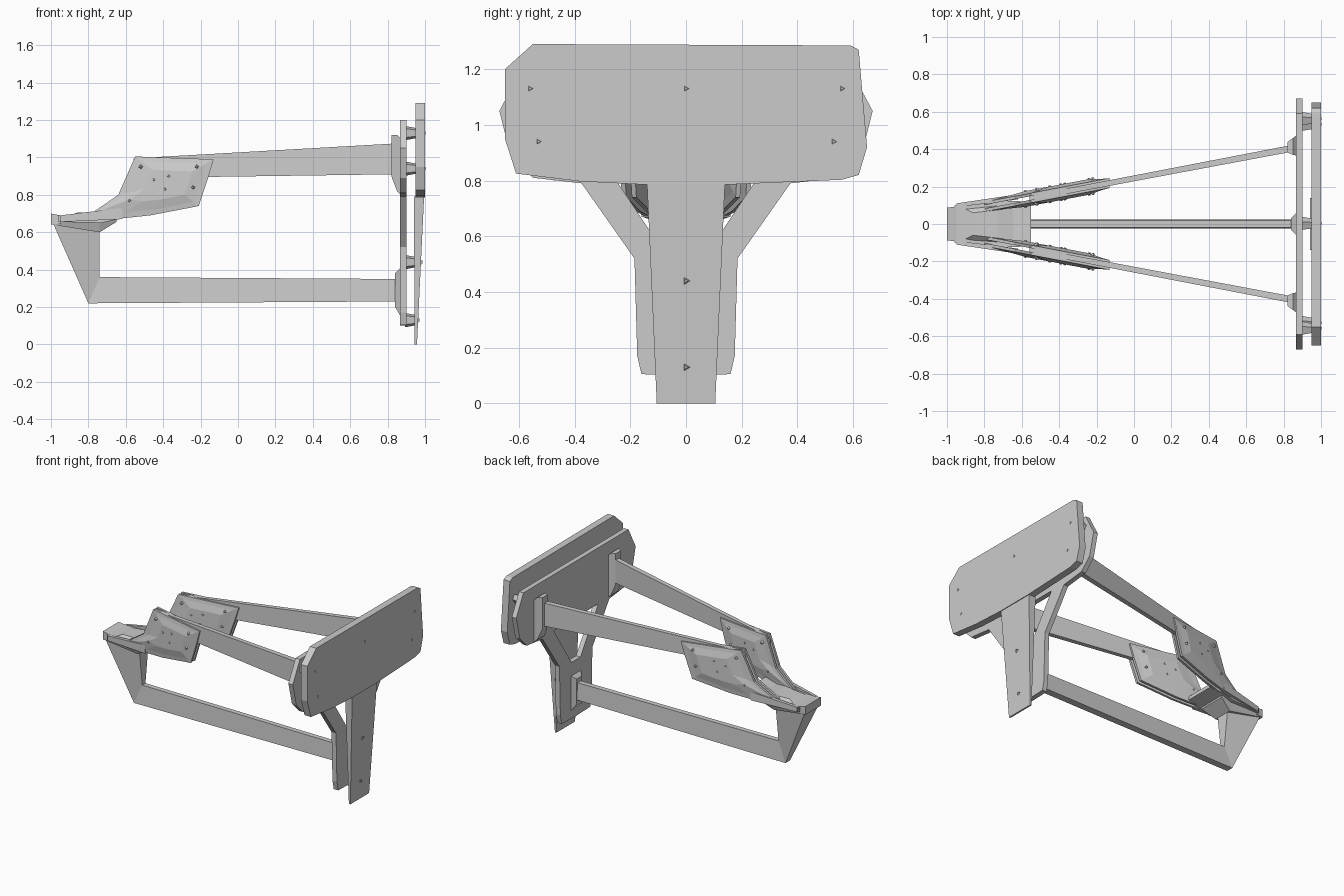
import bpy, bmesh
from mathutils import Vector

if "Cube" in bpy.data.objects:
    bpy.data.objects.remove(bpy.data.objects["Cube"])


def loft(name, rings, mirror=False):
    """Skin equal-length rings of 3D points and cap both ends."""
    bm = bmesh.new()
    vs = [[bm.verts.new(p) for p in r] for r in rings]
    n = len(rings[0])
    for a, b in zip(vs, vs[1:]):
        for i in range(n):
            j = (i + 1) % n
            bm.faces.new((a[i], a[j], b[j], b[i]))
    bm.faces.new(vs[0])
    bm.faces.new(vs[-1])
    bmesh.ops.recalc_face_normals(bm, faces=bm.faces)
    # open the seam so mirrored halves weld cleanly
    seam = [f for f in bm.faces if all(abs(v.co.y) < 1e-5 for v in f.verts)]
    if mirror and seam:
        bmesh.ops.delete(bm, geom=seam, context='FACES')
    return finish(name, bm, mirror)


def finish(name, bm, mirror=False):
    me = bpy.data.meshes.new(name)
    bm.to_mesh(me)
    bm.free()
    ob = bpy.data.objects.new(name, me)
    bpy.context.collection.objects.link(ob)
    if mirror:
        m = ob.modifiers.new("mirror", 'MIRROR')
        m.use_axis = (False, True, False)
    return ob


def cones(name, items, axis, sides, mirror=False):
    """Many small cones; items are (centre, r1, r2, length)."""
    bm = bmesh.new()
    rot = Vector((0, 0, 1)).rotation_difference(Vector(axis)).to_matrix().to_4x4()
    for c, r1, r2, d in items:
        g = bmesh.ops.create_cone(bm, cap_ends=True, segments=sides,
                                  radius1=r1, radius2=r2, depth=d, matrix=rot)
        bmesh.ops.translate(bm, verts=g['verts'], vec=c)
    return finish(name, bm, mirror)


def at_x(x, yz):
    return [(x, y, z) for y, z in yz]


def rect(x, y, w, z0, z1):
    return at_x(x, [(y - w, z0), (y + w, z0), (y + w, z1), (y - w, z1)])


# Front T plate: wide head and tapered stem
head = [(-.55, 1.29), (.59, 1.285), (.62, 1.27), (.65, .92), (.62, .82), (.56, .803),
        (.14, .785), (-.14, .785), (-.38, .797), (-.61, .825), (-.65, .95), (-.65, 1.2)]
loft("front_plate_head", [at_x(.95, head), at_x(1.0, head)])
loft("front_plate_stem", [
    [(.94, -.14, .79), (.94, .14, .79), (.995, .14, .79), (.995, -.14, .79)],
    [(.945, -.105, 0), (.945, .105, 0), (.957, .105, 0), (.957, -.105, 0)]])

# Rear Y plate with triangular opening, drawn as one half
half = [(0, .1), (.16, .105), (.175, .17), (.185, .52), (.375, .79), (.55, .81),
        (.63, .89), (.67, 1.05), (.59, 1.2), (0, 1.2), (0, .8), (.25, .8), (.05, .5), (0, .5)]
loft("rear_plate", [at_x(.865, half), at_x(.9, half)], mirror=True)

# Spacers between the plates and screw tips on the front
spots = [(.56, 1.13), (-.56, 1.13), (0, 1.13), (.53, .94), (-.53, .94), (0, .44), (0, .13)]
cones("plate_spacers", [((.924, y, z), .04, .028, .06) for y, z in spots], (1, 0, 0), 5)
cones("plate_screws", [((.994 if z > .8 else .956 + z * .048, y, z), .024, .008, .018)
                       for y, z in spots], (1, 0, 0), 3)


# Side arm line in plan
def line(x):
    return .13 + .19 * (x + .6)


# Upper side poles
loft("upper_pole", [rect(-.56, line(-.56), .014, .89, .995),
                    rect(.85, line(.85), .018, .91, 1.075)], mirror=True)

# Flared pole sockets on the rear plate
loft("upper_socket", [rect(.82, .41, .028, .9, 1.12), rect(.85, .415, .045, .82, 1.12),
                      rect(.87, .42, .055, .8, 1.1)], mirror=True)
loft("lower_socket", [rect(.84, 0, .03, .2, .38), rect(.87, 0, .06, .15, .41)])

# Paddle brackets: two shaped plates sandwiching each pole, raised panels outward
paddle = [(-.55, 1.005), (-.13, .99), (-.16, .89), (-.21, .74), (-.47, .69),
          (-.66, .67), (-.8, .69), (-.64, .8)]
cx, cz = -.36, .86


def paddle_ring(off, s=1.0):
    pts = [(cx + (x - cx) * s, cz + (z - cz) * s) for x, z in paddle]
    return [(x, line(x) + off, z) for x, z in pts]


for name, sgn in (("outer_paddle", 1), ("inner_paddle", -1)):
    loft(name, [paddle_ring(.01 * sgn), paddle_ring(.026 * sgn),
                paddle_ring(.03 * sgn, .82), paddle_ring(.042 * sgn, .5)], mirror=True)
screws = [(-.52, .95), (-.45, .88), (-.37, .9), (-.22, .95), (-.39, .83), (-.24, .84), (-.58, .77)]
for name, sgn in (("outer_paddle_screws", 1), ("inner_paddle_screws", -1)):
    cones(name, [((x, line(x) + .036 * sgn, z), .015, .006, .022) for x, z in screws],
          (-.19 * sgn, sgn, 0), 4, mirror=True)

# Lower beam turning up into a widening post
loft("lower_beam_and_post", [
    [(.86, -.025, .23), (.86, .025, .23), (.86, .018, .35), (.86, -.018, .35)],
    [(-.8, -.025, .22), (-.8, .025, .22), (-.74, .018, .36), (-.74, -.018, .36)],
    [(-.99, -.08, .65), (-.99, .08, .65), (-.74, .05, .61), (-.74, -.05, .61)]])

# Nose: wedge under the tray, tray and tip block
loft("nose_wedge", [
    [(-.99, -.085, .64), (-.99, .085, .64), (-.99, .085, .66), (-.99, -.085, .66)],
    [(-.74, -.07, .6), (-.74, .07, .6), (-.74, .1, .66), (-.74, -.1, .66)],
    [(-.65, -.1, .655), (-.65, .1, .655), (-.65, .11, .675), (-.65, -.11, .675)]])
loft("nose_tray", [rect(-.96, 0, .1, .655, .69), rect(-.73, 0, .125, .65, .685),
                   rect(-.55, 0, .12, .69, .715)])
loft("nose_tray_pad", [
    [(-.92, -.09, .68), (-.58, -.1, .69), (-.58, .1, .69), (-.92, .09, .68)],
    [(-.86, -.06, .705), (-.73, -.075, .71), (-.73, .075, .71), (-.86, .06, .705)]])
loft("nose_tip", [rect(-1.0, 0, .088, .64, .7), rect(-.95, 0, .092, .645, .69)])
# Side cheeks joining nose to paddles
loft("nose_cheek", [rect(-.95, .1, .01, .655, .69), rect(-.62, .145, .014, .67, .73)], mirror=True)
